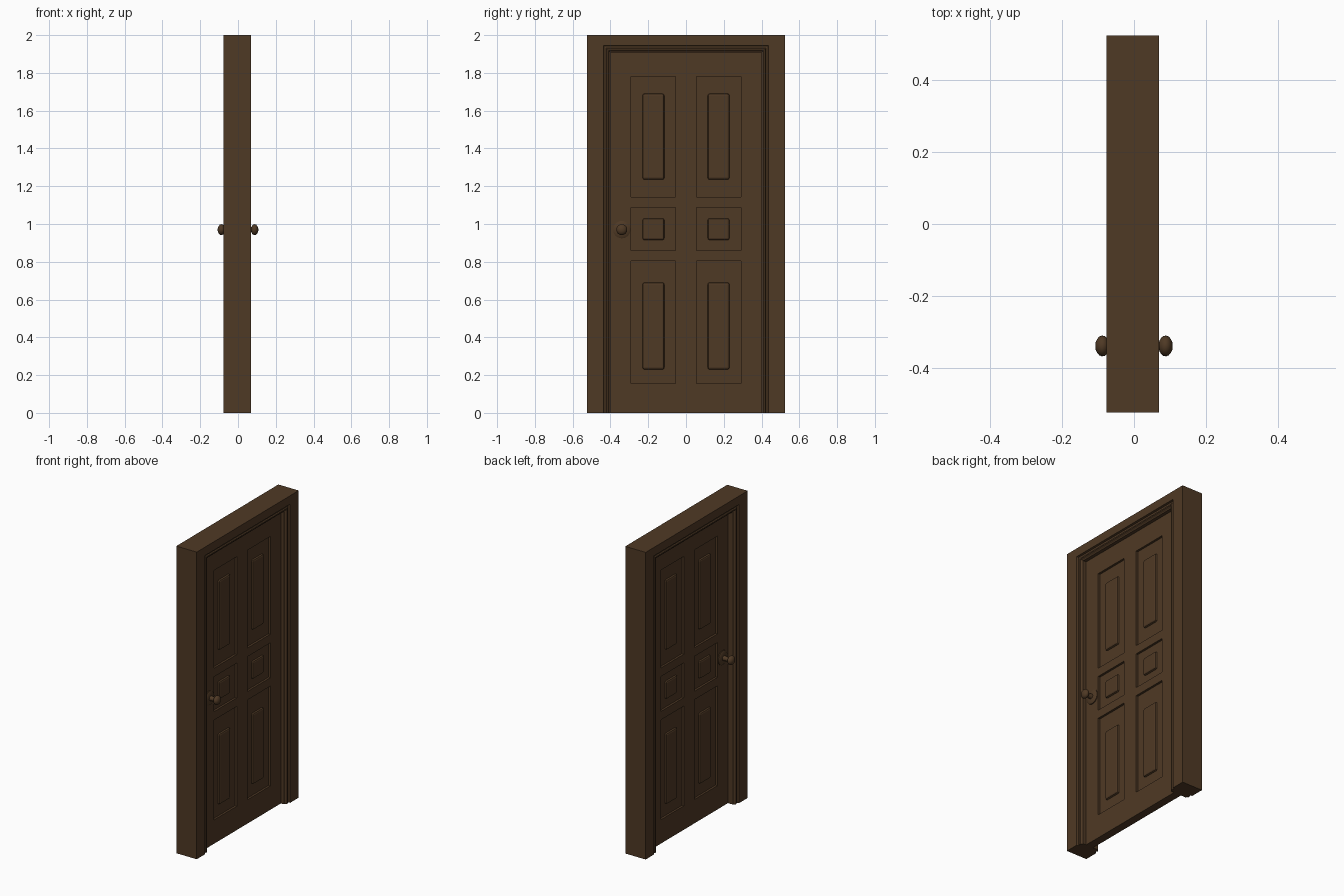
import bpy, bmesh, math
from mathutils import Vector, Matrix

if "Cube" in bpy.data.objects:
    bpy.data.objects.remove(bpy.data.objects["Cube"])


def material(name, rgb):
    m = bpy.data.materials.new(name)
    m.use_nodes = True
    m.diffuse_color = (*rgb, 1)
    m.node_tree.nodes["Principled BSDF"].inputs["Base Color"].default_value = (*rgb, 1)
    return m


WOOD = material("dark brown wood", (0.078, 0.041, 0.018))

HALF, TOP = 0.525, 2.0
BACK, FRONT = -0.077, 0.07            # frame faces
DOOR_BACK, DOOR_FRONT = -0.023, 0.03  # door faces
RECESS = 0.014


def finish(name, bm, smooth=False):
    bmesh.ops.recalc_face_normals(bm, faces=bm.faces[:])
    mesh = bpy.data.meshes.new(name)
    bm.to_mesh(mesh)
    bm.free()
    mesh.materials.append(WOOD)
    ob = bpy.data.objects.new(name, mesh)
    bpy.context.collection.objects.link(ob)
    if smooth:
        bpy.ops.object.select_all(action='DESELECT')
        ob.select_set(True)
        bpy.context.view_layer.objects.active = ob
        bpy.ops.object.shade_smooth_by_angle(angle=math.radians(40))
    return ob


def box(name, x, y, z, bevel=0):
    """Box from (min, max) pairs, with optional rounded edges."""
    bm = bmesh.new()
    bmesh.ops.create_cube(bm, size=1)
    for v in bm.verts:
        v.co = Vector([(lo + hi) / 2 + c * (hi - lo) for c, (lo, hi) in zip(v.co, (x, y, z))])
    ob = finish(name, bm)
    if bevel:
        mod = ob.modifiers.new("rounded_edges", 'BEVEL')
        mod.width, mod.segments = bevel, 2
    return ob


# Frame: a moulded section swept up one jamb, over the head and down the other
SIDE_INSET, HEAD_INSET = 0.088, 0.055
moulding = [(0, 0), (0.003, 0.012), (0.014, 0.012), (0.018, 0.006),
            (0.026, 0.006), (0.033, 0.016), (0.038, 0.018)]
section = [(None, FRONT)] + [(o, FRONT - d) for o, d in moulding]
section += [(o, BACK + d) for o, d in reversed(moulding)] + [(None, BACK)]

bm = bmesh.new()
rings = []
for sy, at_head in ((-1, False), (-1, True), (1, True), (1, False)):
    ring = []
    for o, x in section:
        side = 0 if o is None else SIDE_INSET + o
        head = 0 if o is None else HEAD_INSET + o
        ring.append(bm.verts.new((x, sy * (HALF - side), TOP - head if at_head else 0)))
    rings.append(ring)
n = len(section)
for a, b in zip(rings, rings[1:]):
    for i in range(n):
        j = (i + 1) % n
        bm.faces.new((a[i], a[j], b[j], b[i]))
for ring in (rings[0], rings[-1]):
    bm.faces.new(ring)
finish("door_frame", bm)

# Door: stiles, rails and a thinner core that shows as the recessed panels
DOOR_HALF, DOOR_TOP = 0.405, 1.91
thick = (DOOR_BACK, DOOR_FRONT)
PANEL_IN, PANEL_OUT = 0.055, 0.29
box("door_core", (DOOR_BACK + RECESS, DOOR_FRONT - RECESS),
    (-DOOR_HALF + 0.01, DOOR_HALF - 0.01), (0.01, DOOR_TOP - 0.01))
box("middle_stile", thick, (-PANEL_IN, PANEL_IN), (0, DOOR_TOP))
rows = [(0.155, 0.805, 0.23, 0.69), (0.86, 1.087, 0.915, 1.03), (1.143, 1.78, 1.235, 1.69)]
rail_ends = [0] + [z for r in rows for z in r[:2]] + [DOOR_TOP]

for side, s in (("left", 1), ("right", -1)):
    def span(a, b):
        return tuple(sorted((s * a, s * b)))
    box(side + "_stile", thick, span(PANEL_OUT, DOOR_HALF), (0, DOOR_TOP))
    for k in range(0, len(rail_ends), 2):
        box(f"{side}_rail_{k // 2}", thick, span(PANEL_IN, PANEL_OUT), rail_ends[k:k + 2])
    # Raised fields with softened edges, through both faces
    for k, (_, _, lo, hi) in enumerate(rows):
        box(f"{side}_raised_panel_{k}", (DOOR_BACK + 0.001, DOOR_FRONT - 0.001),
            span(0.115, 0.23), (lo, hi), bevel=0.01)

# Knobs: plate, neck and flattened ball turned about the x axis
for name, s, base in (("front_knob", 1, DOOR_FRONT), ("back_knob", -1, -DOOR_BACK)):
    profile = [(base - 0.003, 0), (base - 0.003, 0.046), (base + 0.005, 0.046),
               (base + 0.01, 0.037), (base + 0.012, 0.016), (0.071, 0.013)]
    for k in range(8):
        t = math.radians(150 - k * 150 / 7)
        profile.append((0.088 + 0.02 * math.cos(t), 0.029 * math.sin(t)))
    bm = bmesh.new()
    vs = [bm.verts.new((s * x, r, 0)) for x, r in profile]
    es = [bm.edges.new(p) for p in zip(vs, vs[1:])]
    bmesh.ops.spin(bm, geom=vs + es, cent=(0, 0, 0), axis=(1, 0, 0),
                   angle=math.tau, steps=24, use_duplicate=False)
    bmesh.ops.remove_doubles(bm, verts=bm.verts[:], dist=0.0002)
    bmesh.ops.transform(bm, matrix=Matrix.Translation((0, -0.34, 0.97)), verts=bm.verts[:])
    finish(name, bm, smooth=True)
